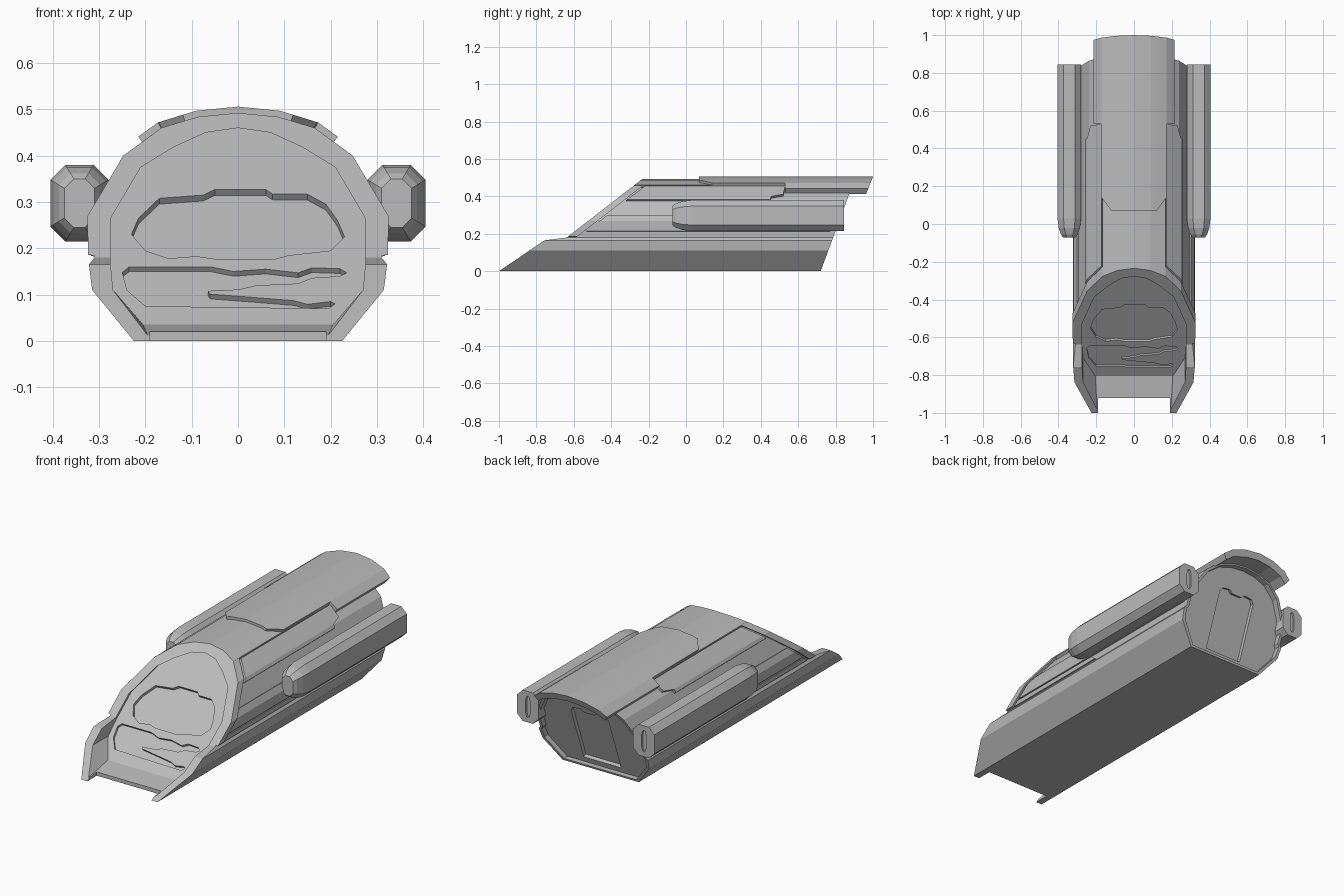
import bpy, bmesh, math
from mathutils import Vector

if "Cube" in bpy.data.objects:
    bpy.data.objects.remove(bpy.data.objects["Cube"])

grey = bpy.data.materials.new("hull_grey")
grey.diffuse_color = (0.5, 0.5, 0.5, 1)
grey.use_nodes = True
grey.node_tree.nodes["Principled BSDF"].inputs["Base Color"].default_value = grey.diffuse_color

# half section of the hull, from the floor edge up to the roof ridge
OUTER = [(.225, 0), (.315, .11), (.322, .165), (.31, .18), (.312, .265),
         (.238, .39), (.16, .447), (.083, .47), (0, .478)]
INNER = [(.195, .012), (.27, .11), (.275, .165), (.275, .18), (.275, .265),
         (.21, .375), (.14, .418), (.07, .45), (0, .46)]
SKIN = OUTER[:2:-1]          # ridge down to the side ledge


def front(z):
    return -1 + 1.47 * z if z < .17 else -.87 + 1.29 * z


def panel(z):
    return -.85 + 1.29 * z


def back(z):
    return .72 + .37 * z


def roof_end(z):
    return .8 + .395 * z


def make(name, bm):
    bmesh.ops.recalc_face_normals(bm, faces=bm.faces)
    me = bpy.data.meshes.new(name)
    bm.to_mesh(me)
    bm.free()
    me.materials.append(grey)
    ob = bpy.data.objects.new(name, me)
    bpy.context.collection.objects.link(ob)
    return ob


def loft(name, rings, closed=False):
    """Skin a list of equal rings; cap the ends or close the loop."""
    bm = bmesh.new()
    vs = [[bm.verts.new(p) for p in r] for r in rings]
    n = len(vs[0])
    pairs = list(zip(vs, vs[1:]))
    for a, b in pairs:
        for i in range(n):
            j = (i + 1) % n
            bm.faces.new((a[i], a[j], b[j], b[i]))
    bm.faces.new(vs[0])
    bm.faces.new(vs[-1])
    return make(name, bm)


def full(half):
    return half + [(-x, z) for x, z in half[-2::-1]]


def place(sec, f):
    return [(x, f(z), z) for x, z in sec]


def cut(target, cutter):
    m = target.modifiers.new("cut", 'BOOLEAN')
    m.operation = 'DIFFERENCE'
    m.solver = 'EXACT'
    m.object = cutter
    bpy.context.view_layer.objects.active = target
    bpy.ops.object.modifier_apply(modifier=m.name)
    bpy.data.objects.remove(cutter)


def recess(target, pts, f, slope, side, depth):
    """Sink an outline into a tilted plane, along the plane's normal."""
    n = Vector((0, side, -side * slope)).normalized()
    base = [Vector((x, f(z), z)) for x, z in pts]
    cut(target, loft("cutter", [[p + n * .01 for p in base], [p - n * depth for p in base]]))


# hull with a recessed nose panel and a recessed rear bulkhead
outer, inner = full(OUTER), full(INNER)
sunk = full([(.205, .035)] + INNER[1:])
rear_rim = [(x * .95, .225 + (z - .225) * .95) for x, z in outer]
hull = loft("hull", [
    place(sunk, panel), place(inner, front), place(outer, front),
    place(outer, back), place(rear_rim, back),
    place(rear_rim, lambda z: back(z) - .03)])

# notch between the two front skids
notch = [(-.19, -.05), (.19, -.05), (.19, .06), (-.19, .06)]
cut(hull, loft("cutter", [place(notch, lambda z: -1.1), place(notch, lambda z: -.92)]))

# windscreen, nose vent and rear door
windscreen = [(-.23, .23), (-.215, .265), (-.17, .308), (-.075, .315), (-.05, .327),
              (.06, .327), (.075, .317), (.15, .317), (.19, .295), (.215, .26),
              (.23, .225), (.2, .195), (.11, .185), (.08, .177), (-.05, .177),
              (-.09, .183), (-.15, .178), (-.2, .195)]
vent = [(-.25, .148), (-.235, .16), (-.06, .16), (-.01, .15), (.06, .155), (.13, .147),
        (.16, .158), (.22, .156), (.235, .147), (.22, .14), (.16, .136), (.13, .124),
        (.04, .12), (0, .111), (-.065, .108), (-.06, .101), (.02, .095), (.12, .087),
        (.15, .079), (.2, .085), (.21, .08), (.195, .07), (-.2, .075), (-.24, .11)]
door = [(-.11, .04), (.11, .04), (.11, .33), (.095, .35), (.05, .355), (.03, .34),
        (-.03, .34), (-.05, .355), (-.095, .35), (-.11, .33)]
recess(hull, windscreen, panel, 1.29, -1, .016)
recess(hull, vent, panel, 1.29, -1, .013)
recess(hull, door, lambda z: back(z) - .03, .37, 1, .02)


def skin_point(s, d):
    """Point at station s along the upper skin, pushed outward by d."""
    a = min(int(abs(s)), len(SKIN) - 2)
    p = Vector(SKIN[a]).lerp(Vector(SKIN[a + 1]), abs(s) - a)
    p += (p - Vector((0, .15))).normalized() * d
    return (math.copysign(p.x, s), p.y)


def plate(name, rows, d):
    """Armour plate following the skin: rows of (station, y start, y end)."""
    rings = []
    for s, y0, y1 in rows:
        ring = []
        for off, y in ((-.006, y0), (d, y0), (d, y1), (-.006, y1)):
            x, z = skin_point(s, off)
            ring.append((x, y(z) if callable(y) else y, z))
        rings.append(ring)
    return loft(name, rings)


def across(rows):
    return [(-s, a, b) for s, a, b in rows[:0:-1]] + rows


def behind(gap):
    return lambda z: front(z) + gap


# roof layers and the hoop around the nose
plate("nose_hoop", across([(s, front, behind(.05)) for s in (0, 1, 2, 3, 4, 4.95)]), .014)
plate("roof_spine", across([(s, front, .56) for s in (0, 1, 2)]), .0145)
plate("roof_canopy", across([(0, .07, roof_end), (1, .07, roof_end), (1.35, .07, roof_end),
                             (1.98, .14, roof_end), (2, .53, roof_end),
                             (2.5, .53, roof_end)]), .028)

# side armour and engine pods
for side, label in ((1, "right"), (-1, "left")):
    def flank(name, rows, d):
        plate(label + name, [(s * side, a, b) for s, a, b in rows], d)
    flank("_shoulder_plate", [(2.06, behind(.062), .53), (2.8, behind(.062), .52),
                              (2.95, behind(.062), .47), (3, behind(.062), .455),
                              (3.12, behind(.062), .45)], .014)
    flank("_flank_plate", [(3.75, behind(.062), -.12), (3.8, behind(.062), .8),
                           (4, behind(.062), .79), (4.62, behind(.062), .77)], .008)
    flank("_sill_plate", [(4.7, behind(.062), .04), (4.97, behind(.062), .07)], .008)

    def pod_ring(y, inset, sx=1, sz=1):
        w, h, c = .0625 - inset, .0825 - inset, .032 * (1 - inset * 12)
        pts = [(w, h - c), (w - c, h), (c - w, h), (-w, h - c),
               (-w, c - h), (c - w, -h), (w - c, -h), (w, c - h)]
        return [(side * (.3425 + x * sx), y, .2975 + z * sz) for x, z in pts]

    loft(label + "_engine_pod", [
        pod_ring(-.072, .03), pod_ring(-.055, .018), pod_ring(-.02, .006), pod_ring(.03, 0),
        pod_ring(.845, 0), pod_ring(.845, .02, .3, .9), pod_ring(.835, .02, .3, .9)])
